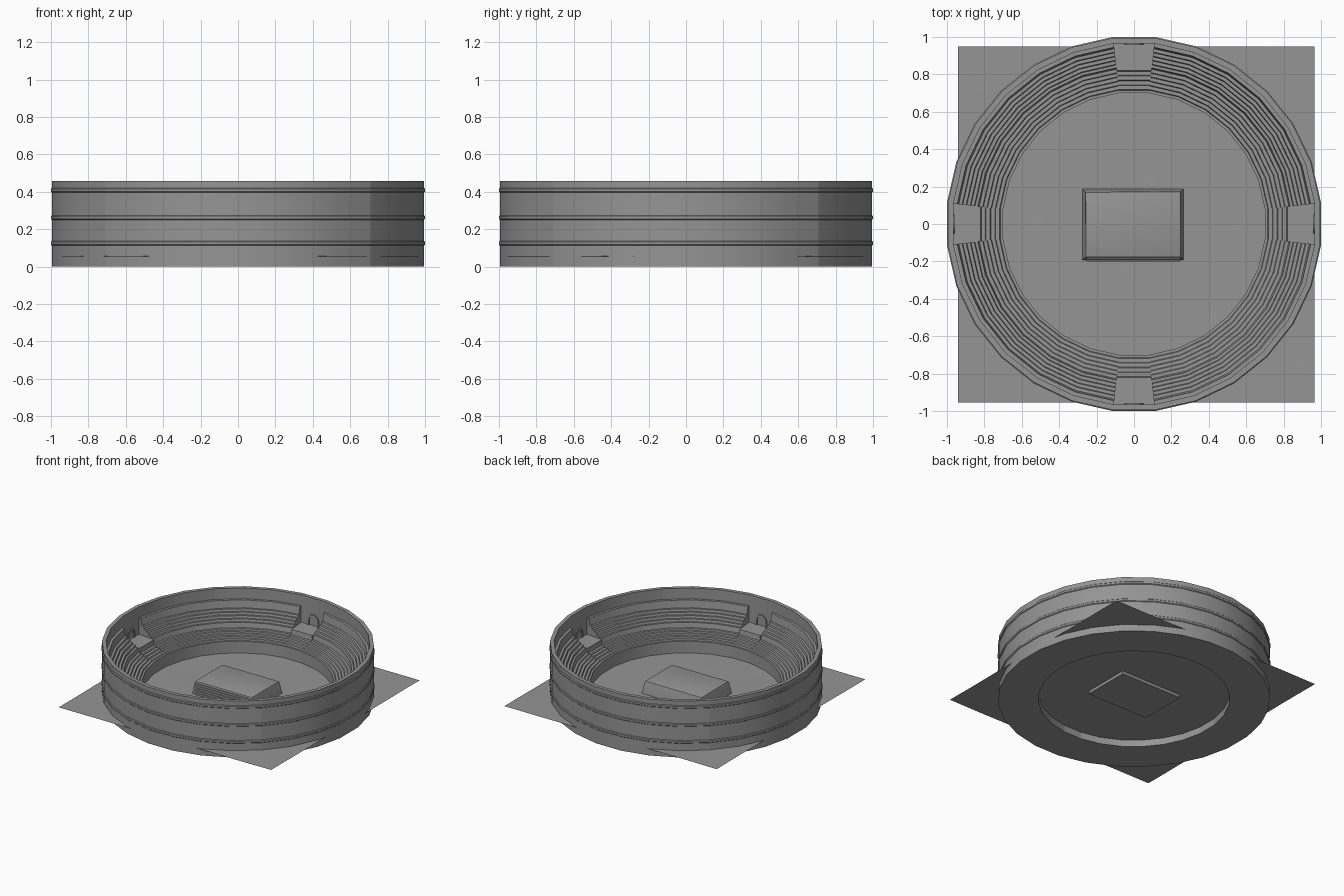
import bpy
import bmesh
import math
from mathutils import Vector

if "Cube" in bpy.data.objects:
    bpy.data.objects.remove(bpy.data.objects["Cube"], do_unlink=True)

SIDES = 28
STEP = math.tau / SIDES
FLOOR = 0.055
DECK = 0.235
QUARTER = math.pi / 2

stone = bpy.data.materials.new("grey stone")
stone.use_nodes = True
GREY = (0.3, 0.3, 0.3, 1)
stone.diffuse_color = GREY
stone.node_tree.nodes["Principled BSDF"].inputs["Base Color"].default_value = GREY


def finish(bm, name, smooth=True):
    bmesh.ops.recalc_face_normals(bm, faces=bm.faces)
    mesh = bpy.data.meshes.new(name)
    bm.to_mesh(mesh)
    bm.free()
    mesh.materials.append(stone)
    obj = bpy.data.objects.new(name, mesh)
    bpy.context.collection.objects.link(obj)
    if smooth:
        bpy.ops.object.select_all(action="DESELECT")
        obj.select_set(True)
        bpy.context.view_layer.objects.active = obj
        bpy.ops.object.shade_smooth_by_angle(angle=math.radians(30))
    return obj


def sweep(name, profile, start, segments, caps):
    """Turn a closed (radius, height) outline around z; radii reach the flat sides."""
    bm = bmesh.new()
    rings = []
    for i in range(segments + 1):
        a = start + i * STEP
        k = 1 / math.cos(STEP / 2)
        rings.append([bm.verts.new((r * k * math.cos(a), r * k * math.sin(a), z))
                      for r, z in profile])
    n = len(profile)
    for a, b in zip(rings, rings[1:]):
        for j in range(n):
            bm.faces.new((a[j], b[j], b[(j + 1) % n], a[(j + 1) % n]))
    if caps:
        bm.faces.new(rings[0])
        bm.faces.new(rings[-1])
    return finish(bm, name)


def terrace(r, z, inner, low, count):
    """Stepped outline from (r, z) down to (inner, low)."""
    pts = []
    for i in range(count):
        r2 = r + (inner - r) * (i + 1) / count
        z2 = z + (low - z) * (i + 1) / count
        pts += [(r2 + 0.004, z + (low - z) * i / count), (r2, z2)]
    return pts


# Outer wall outline with three slim raised bands
wall = [(0.995, 0)]
for z in (0.125, 0.262, 0.408):
    wall += [(0.995, z - 0.012), (1, z - 0.007), (1, z + 0.007), (0.995, z + 0.012)]
wall += [(0.995, 0.457), (0.965, 0.457), (0.965, 0)]

# Lower seats, shared by stands and gates
lower = [(0.835, 0.24), (0.828, 0.2)]
lower += terrace(0.828, 0.2, 0.715, 0.15, 5)
lower += [(0.7, 0.15), (0.7, 0), (0.97, 0)]

# Upper seats behind a parapet
stand = [(0.97, 0.37), (0.945, 0.37), (0.937, 0.31)]
stand += terrace(0.937, 0.31, 0.85, 0.24, 4) + lower

gate = [(0.97, DECK), (0.82, DECK), (0.815, 0.195)]
gate += terrace(0.815, 0.195, 0.715, 0.15, 4) + lower[-3:]


# Arched doorway surround at the back of a gate
def doorway(name, turn):
    bm = bmesh.new()
    path = [(-1, 0)] + [(-math.cos(t * math.pi / 8), 0.04 + math.sin(t * math.pi / 8) * 0.04)
                        for t in range(9)] + [(1, 0)]
    rows = []
    for s, h in path:
        row = []
        for width, rise, depth in ((0.05, 1.12, 0.97), (0.05, 1.12, 0.957),
                                   (0.036, 0.92, 0.957), (0.036, 0.92, 0.97)):
            p = Vector((depth, s * width, DECK + h * rise))
            c, q = math.cos(turn), math.sin(turn)
            row.append(bm.verts.new((p.x * c - p.y * q, p.x * q + p.y * c, p.z)))
        rows.append(row)
    for a, b in zip(rows, rows[1:]):
        for j in range(4):
            bm.faces.new((a[j], b[j], b[(j + 1) % 4], a[(j + 1) % 4]))
    finish(bm, name)


for k, side in enumerate(("left", "back", "right", "front")):
    turn = k * QUARTER
    sweep(side + "_outer_wall", wall, turn - QUARTER / 2, 7, False)
    sweep(side + "_stand", stand, turn + STEP / 2, 6, True)
    sweep(side + "_gate", gate, turn - STEP / 2, 1, True)
    doorway(side + "_doorway", turn)

# Gently uneven ground sheet
bm = bmesh.new()
bmesh.ops.create_grid(bm, x_segments=48, y_segments=48, size=0.9525)
for v in bm.verts:
    ripple = math.sin(v.co.x * 9 + v.co.y * 4) * math.cos(v.co.y * 7 - v.co.x * 3)
    v.co += Vector((0.0125, -0.0025, FLOOR + 0.0012 * ripple))
finish(bm, "ground")

# Central platform, tapered with softened upper edges
bm = bmesh.new()
bmesh.ops.create_cube(bm, size=1)
for v in bm.verts:
    top = v.co.z > 0
    v.co.x = v.co.x * (0.51 if top else 0.55) - 0.005
    v.co.y = v.co.y * (0.35 if top else 0.39) - 0.003
    v.co.z = 0.155 if top else 0.028
edges = [e for e in bm.edges if all(v.co.z > 0.1 for v in e.verts)]
bmesh.ops.bevel(bm, geom=edges, offset=0.008, segments=2, profile=0.5, affect="EDGES")
finish(bm, "central_platform")

# Shallow courses up the front of the platform
COURSES = 5
for i in range(COURSES):
    bm = bmesh.new()
    bmesh.ops.create_cube(bm, size=1)
    front = -0.2 + 0.016 * i / COURSES
    low = FLOOR + 0.09 * i / COURSES
    for v in bm.verts:
        v.co.x = v.co.x * 0.5 - 0.005
        v.co.y = front if v.co.y < 0 else front + 0.03
        v.co.z = low if v.co.z < 0 else low + 0.014
    finish(bm, "platform_course_%d" % (i + 1), False)
